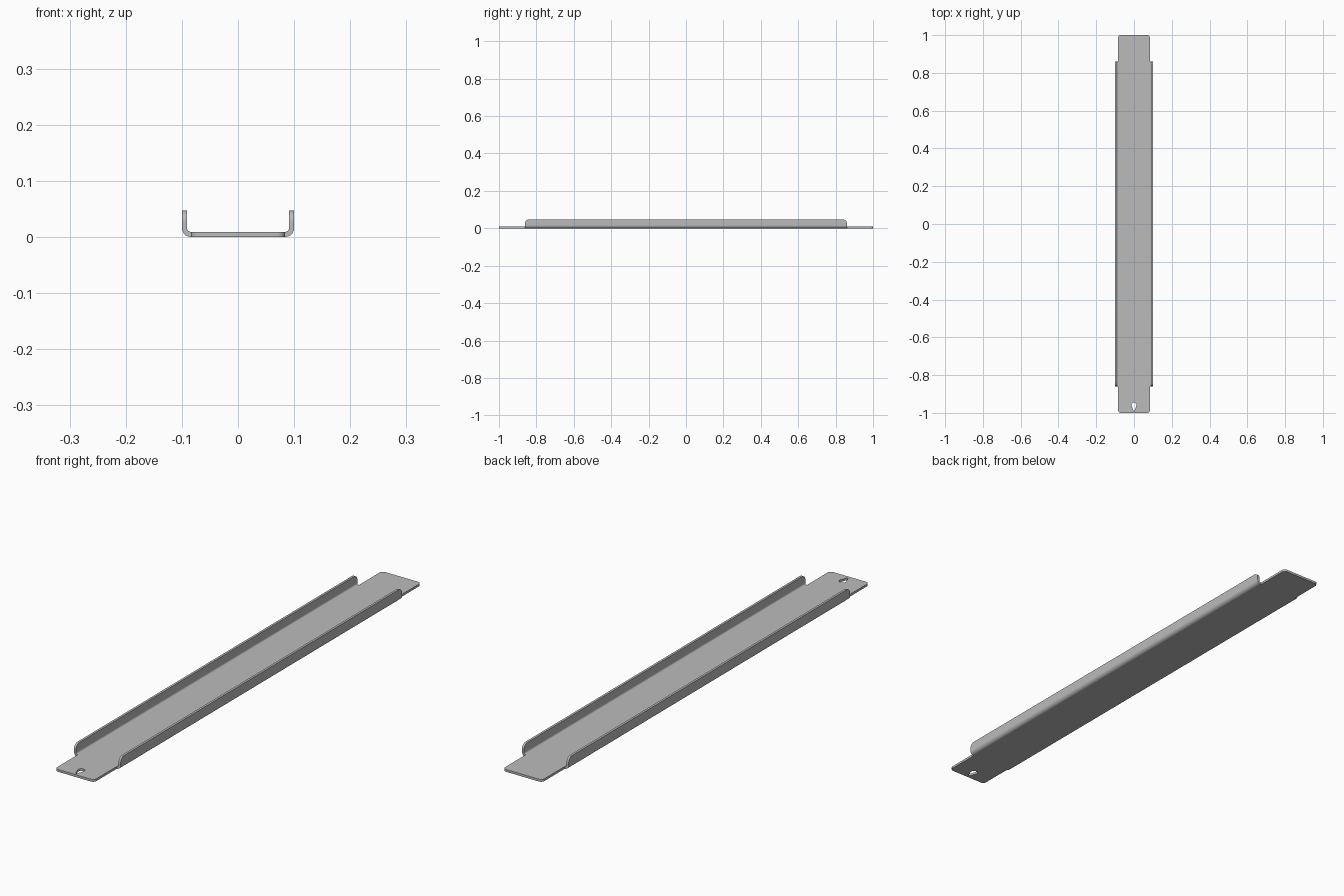
import bpy, bmesh
from math import sin, cos, pi, radians

if "Cube" in bpy.data.objects:
    bpy.data.objects.remove(bpy.data.objects["Cube"])

T = 0.009         # sheet thickness
HALF_W = 0.1      # outer half width
BEND = 0.016      # outer bend radius
HEIGHT = 0.047    # flange height
FLANGE_Y = 0.86   # flange half length
CORNER = 0.02     # rounded flange corners
PLATE_X = HALF_W - BEND

steel = bpy.data.materials.new("grey steel")
steel.use_nodes = True
grey = (0.5, 0.5, 0.5, 1)
steel.diffuse_color = grey
steel.node_tree.nodes["Principled BSDF"].inputs["Base Color"].default_value = grey


def arc(cx, cy, r, start, end, steps):
    angles = [radians(start + (end - start) * i / steps) for i in range(steps + 1)]
    return [(cx + r * cos(a), cy + r * sin(a)) for a in angles]


def finish(name, bm):
    bmesh.ops.recalc_face_normals(bm, faces=bm.faces)
    mesh = bpy.data.meshes.new(name)
    bm.to_mesh(mesh)
    bm.free()
    mesh.materials.append(steel)
    obj = bpy.data.objects.new(name, mesh)
    bpy.context.collection.objects.link(obj)
    bpy.ops.object.select_all(action='DESELECT')
    bpy.context.view_layer.objects.active = obj
    obj.select_set(True)
    bpy.ops.object.shade_smooth_by_angle(angle=radians(30))


# Base plate with rounded corners and a teardrop hanging hole
def base_plate():
    r = 0.014
    outline = []
    for k, (sx, sy) in enumerate([(1, 1), (-1, 1), (-1, -1), (1, -1)]):
        outline += arc(sx * (PLATE_X - r), sy * (1 - r), r, 90 * k, 90 * k + 90, 6)
    hole = arc(0, -0.958, 0.013, -20, 200, 16)
    hole += arc(0, -0.985, 0.004, 200, 340, 6)
    bm = bmesh.new()
    for loop in (outline, hole):
        verts = [bm.verts.new((x, y, 0)) for x, y in loop]
        for a, b in zip(verts, verts[1:] + verts[:1]):
            bm.edges.new((a, b))
    bmesh.ops.triangle_fill(bm, edges=bm.edges[:], use_beauty=True)
    top = bmesh.ops.extrude_face_region(bm, geom=bm.faces[:])["geom"]
    bmesh.ops.translate(bm, vec=(0, 0, T),
                        verts=[g for g in top if isinstance(g, bmesh.types.BMVert)])
    finish("base_plate", bm)


# Side flange: curved bend, then an upright with rounded top corners
def flange(name, side):
    outer = arc(PLATE_X, BEND, BEND, -90, 0, 8)
    inner = arc(PLATE_X, BEND, BEND - T, -90, 0, 8)
    stations = [(o, i, FLANGE_Y) for o, i in zip(outer, inner)]
    for y, z in arc(FLANGE_Y - CORNER, HEIGHT - CORNER, CORNER, 0, 90, 8):
        stations.append(((HALF_W, z), (HALF_W - T, z), y))
    bm = bmesh.new()
    rings = []
    for (ox, oz), (ix, iz), y in stations:
        ring = [(ox, -y, oz), (ox, y, oz), (ix, y, iz), (ix, -y, iz)]
        rings.append([bm.verts.new((side * x, yy, z)) for x, yy, z in ring])
    for a, b in zip(rings, rings[1:]):
        for k in range(4):
            n = (k + 1) % 4
            bm.faces.new((a[k], a[n], b[n], b[k]))
    bm.faces.new(rings[0])
    bm.faces.new(rings[-1])
    finish(name, bm)


base_plate()
flange("left_flange", 1)
flange("right_flange", -1)
